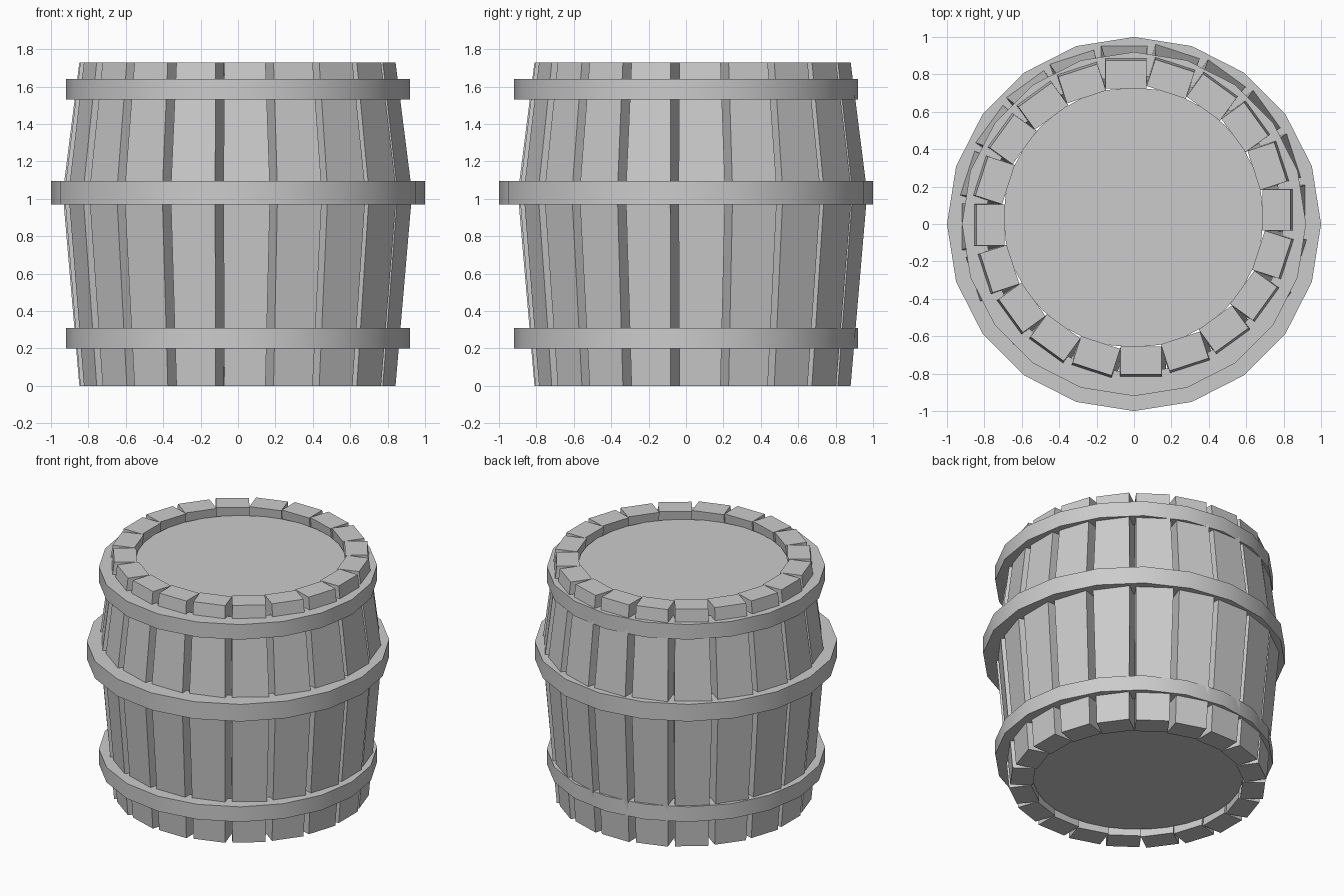
import bpy, bmesh, math
from mathutils import Matrix, Vector

if "Cube" in bpy.data.objects:
    bpy.data.objects.remove(bpy.data.objects["Cube"])

N = 20          # staves and hoop sides
CY = 0.035      # staves and lids sit slightly behind the hoops
H = 1.73


def make_object(name, bm):
    bmesh.ops.recalc_face_normals(bm, faces=bm.faces)
    mesh = bpy.data.meshes.new(name)
    bm.to_mesh(mesh)
    bm.free()
    obj = bpy.data.objects.new(name, mesh)
    bpy.context.collection.objects.link(obj)
    return obj


def stave(name, angle):
    # bent plank: (z, outer radius, tangential centre, half width)
    levels = [(0, 0.84, 0.04, 0.11), (1.03, 0.925, 0.05, 0.125), (H, 0.84, 0.04, 0.11)]
    thick = 0.15
    bm = bmesh.new()
    rings = []
    for z, r, c, w in levels:
        corners = [(c - w, -r), (c + w, -r), (c + w, thick - r), (c - w, thick - r)]
        rings.append([bm.verts.new((x, y, z)) for x, y in corners])
    for a, b in zip(rings, rings[1:]):
        for i in range(4):
            j = (i + 1) % 4
            bm.faces.new((a[i], a[j], b[j], b[i]))
    bm.faces.new(rings[0])
    bm.faces.new(rings[-1])
    m = Matrix.Translation((-0.003, CY, 0)) @ Matrix.Rotation(angle, 4, 'Z')
    bmesh.ops.transform(bm, matrix=m, verts=bm.verts)
    return make_object(name, bm)


def hoop(name, outer, inner, z0, z1):
    # rectangular profile swept around z
    bm = bmesh.new()
    profile = [(inner, z0), (outer, z0), (outer, z1), (inner, z1)]
    rings = []
    for k in range(N):
        t = math.tau * k / N
        rings.append([bm.verts.new((r * math.cos(t), r * math.sin(t), z)) for r, z in profile])
    for k in range(N):
        a, b = rings[k], rings[(k + 1) % N]
        for i in range(4):
            j = (i + 1) % 4
            bm.faces.new((a[i], b[i], b[j], a[j]))
    smooth(make_object(name, bm))


def lid(name, z0, z1):
    bpy.ops.mesh.primitive_cylinder_add(vertices=32, radius=0.695, depth=z1 - z0,
                                        location=(-0.003, CY, (z0 + z1) / 2))
    bpy.context.object.name = name
    smooth(bpy.context.object)


def smooth(obj):
    bpy.ops.object.select_all(action='DESELECT')
    bpy.context.view_layer.objects.active = obj
    obj.select_set(True)
    bpy.ops.object.shade_smooth_by_angle(angle=math.radians(30))


# Staves
for k in range(N):
    stave(f"stave_{k + 1:02d}", math.tau * k / N)

# Hoops
hoop("lower_hoop", 0.92, 0.80, 0.20, 0.31)
hoop("middle_hoop", 1.00, 0.86, 0.97, 1.095)
hoop("upper_hoop", 0.92, 0.80, 1.53, 1.64)

# End lids
lid("bottom_lid", 0.05, 0.10)
lid("top_lid", 1.62, 1.67)
